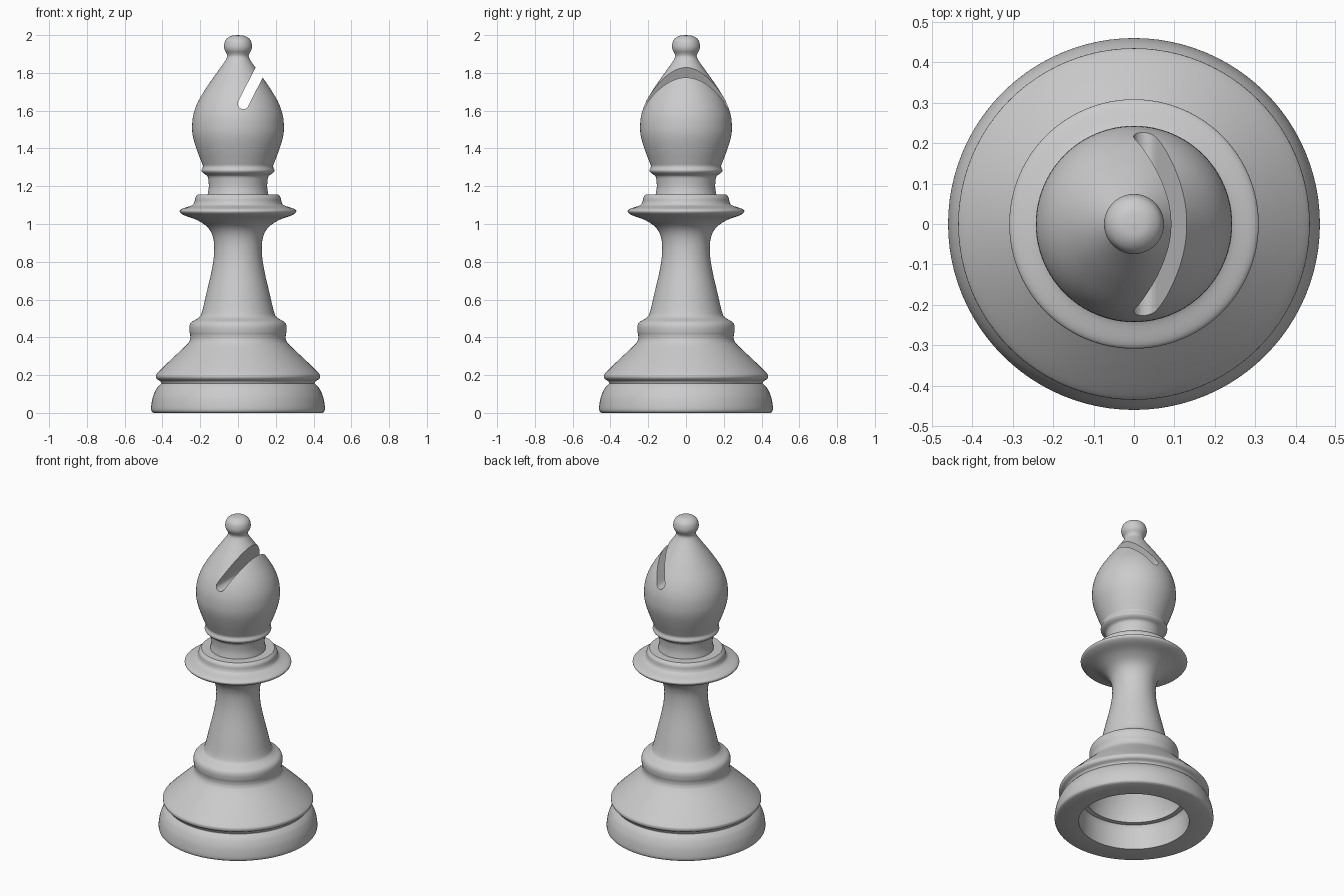
import bpy, bmesh, math
from mathutils import Vector

if "Cube" in bpy.data.objects:
    bpy.data.objects.remove(bpy.data.objects["Cube"])


def smooth(pts, n=5):
    """Catmull-Rom curve through the points."""
    if len(pts) < 3:
        return list(pts)
    p = [Vector(q) for q in pts]
    p = [2 * p[0] - p[1]] + p + [2 * p[-1] - p[-2]]
    out = []
    for i in range(1, len(p) - 2):
        a, b, c, d = p[i - 1:i + 3]
        for k in range(n):
            t = k / n
            out.append(0.5 * (2 * b + (c - a) * t + (2 * a - 5 * b + 4 * c - d) * t * t
                              + (3 * b - a - 3 * c + d) * t ** 3))
    out.append(p[-2])
    return [(max(v.x, 0), v.y) for v in out]


def finish(bm, name):
    bmesh.ops.remove_doubles(bm, verts=bm.verts, dist=1e-5)
    bmesh.ops.recalc_face_normals(bm, faces=bm.faces)
    me = bpy.data.meshes.new(name)
    bm.to_mesh(me)
    bm.free()
    ob = bpy.data.objects.new(name, me)
    bpy.context.collection.objects.link(ob)
    return ob


def lathe(name, curves, segs=96, closed=False):
    """Revolve a chain of smooth (r, z) curves about z; curve joins stay sharp."""
    prof = []
    for c in curves:
        for q in smooth(c):
            if not prof or (Vector(q) - Vector(prof[-1])).length > 1e-5:
                prof.append(q)
    if closed and (Vector(prof[0]) - Vector(prof[-1])).length > 1e-5:
        prof.append(prof[0])
    bm = bmesh.new()
    vs = [bm.verts.new((r, 0, z)) for r, z in prof]
    es = [bm.edges.new(e) for e in zip(vs, vs[1:])]
    bmesh.ops.spin(bm, geom=vs + es, cent=(0, 0, 0), axis=(0, 0, 1),
                   angle=2 * math.pi, steps=segs, use_duplicate=False)
    return finish(bm, name)


def shade(ob, angle=40):
    bpy.ops.object.select_all(action='DESELECT')
    ob.select_set(True)
    bpy.context.view_layer.objects.active = ob
    bpy.ops.object.shade_smooth_by_angle(angle=math.radians(angle))


# Base ring, open in the middle
base = lathe("base_ring", [
    [(0.32, 0.0), (0.445, 0.0)],
    [(0.445, 0.0), (0.457, 0.008), (0.46, 0.03), (0.452, 0.08), (0.436, 0.12),
     (0.422, 0.14), (0.408, 0.155)],
    [(0.408, 0.155), (0.31, 0.155)],
    [(0.31, 0.155), (0.317, 0.13), (0.32, 0.08), (0.32, 0.0)]], closed=True)

# Foot, stem and collar, hollow from below
body = lathe("stem_body", [
    [(0.0, 0.52), (0.07, 0.51), (0.14, 0.46), (0.19, 0.38), (0.25, 0.27), (0.275, 0.2),
     (0.28, 0.155)],
    [(0.28, 0.155), (0.405, 0.155)],
    [(0.405, 0.155), (0.412, 0.168), (0.43, 0.18), (0.435, 0.195), (0.425, 0.213),
     (0.36, 0.277), (0.275, 0.357), (0.255, 0.385), (0.253, 0.41), (0.257, 0.43),
     (0.257, 0.46), (0.245, 0.482), (0.21, 0.503), (0.192, 0.53), (0.168, 0.63),
     (0.14, 0.75), (0.127, 0.84), (0.13, 0.92), (0.157, 0.978), (0.215, 1.02),
     (0.285, 1.046), (0.308, 1.064), (0.298, 1.08), (0.245, 1.098), (0.231, 1.115),
     (0.226, 1.14), (0.212, 1.157)],
    [(0.212, 1.157), (0.0, 1.157)]])

# Neck, head and finial
head = lathe("head", [
    [(0.0, 1.15), (0.162, 1.15)],
    [(0.162, 1.15), (0.155, 1.19), (0.156, 1.225), (0.162, 1.253), (0.183, 1.268),
     (0.193, 1.283), (0.186, 1.305), (0.194, 1.33), (0.217, 1.39), (0.237, 1.455),
     (0.243, 1.51), (0.236, 1.58), (0.208, 1.655), (0.155, 1.74), (0.102, 1.815),
     (0.07, 1.86), (0.057, 1.885), (0.06, 1.902), (0.071, 1.922), (0.074, 1.945),
     (0.065, 1.975), (0.038, 1.995), (0.0, 2.0)]])

# Slanted slot: round-bottomed prism cut through the head front to back
cen, rad = Vector((0.028, 1.637)), 0.029
up = Vector((0.452, 0.892))
side = Vector((up.y, -up.x))
outline = [cen + side * rad + up * 0.5]
outline += [cen + side * rad * math.cos(a) - up * rad * math.sin(a)
            for a in (math.pi * i / 12 for i in range(13))]
outline.append(cen - side * rad + up * 0.5)
bm = bmesh.new()
face = bm.faces.new([bm.verts.new((p.x, -0.4, p.y)) for p in outline])
ext = bmesh.ops.extrude_face_region(bm, geom=[face], use_keep_orig=True)
bmesh.ops.translate(bm, vec=(0, 0.8, 0),
                    verts=[g for g in ext["geom"] if isinstance(g, bmesh.types.BMVert)])
cutter = finish(bm, "slot_cutter")
cutter.hide_render = True

mod = head.modifiers.new("slot", 'BOOLEAN')
mod.operation = 'DIFFERENCE'
mod.solver = 'EXACT'
mod.object = cutter
bpy.context.view_layer.objects.active = head
bpy.ops.object.modifier_apply(modifier=mod.name)
bpy.data.objects.remove(cutter)

for ob in (base, body, head):
    shade(ob)
